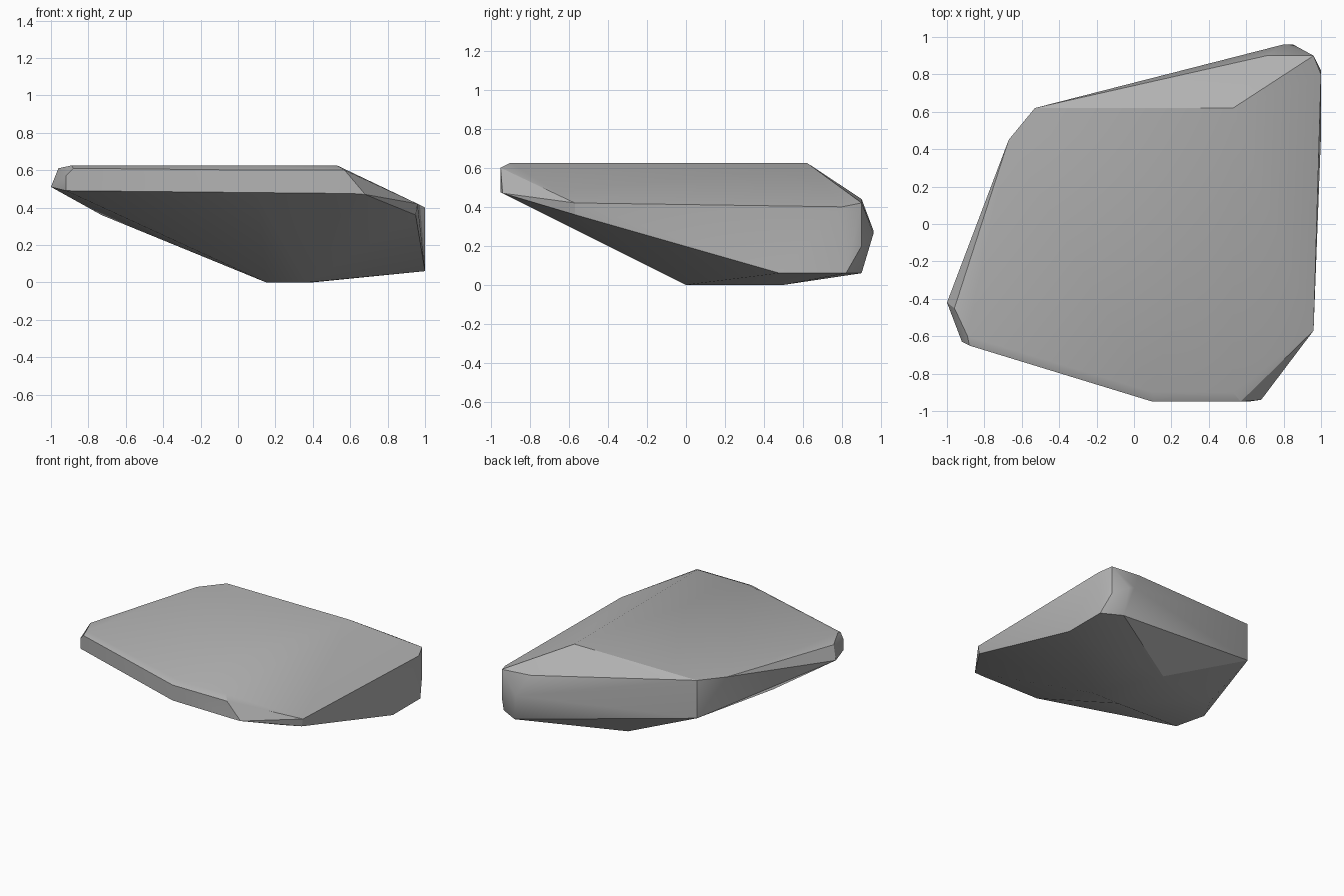
import bpy
import bmesh
import math

default_cube = bpy.data.objects.get("Cube")
if default_cube:
    bpy.data.objects.remove(default_cube, do_unlink=True)


def make_material(name, colour):
    material = bpy.data.materials.new(name)
    material.use_nodes = True
    material.diffuse_color = colour
    material.node_tree.nodes["Principled BSDF"].inputs["Base Color"].default_value = colour
    return material


def make_hull(name, corner_groups, material):
    """Wrap a convex stone around the given corners."""
    bm = bmesh.new()
    for corners in corner_groups:
        for corner in corners:
            bm.verts.new(corner)
    hull = bmesh.ops.convex_hull(bm, input=bm.verts)
    unused = {v for v in hull["geom_interior"] + hull["geom_unused"]
              if isinstance(v, bmesh.types.BMVert)}
    bmesh.ops.delete(bm, geom=list(unused), context="VERTS")
    # Merge nearly flat triangles into broad facets
    bmesh.ops.dissolve_limit(bm, angle_limit=math.radians(2), verts=bm.verts, edges=bm.edges)
    bmesh.ops.recalc_face_normals(bm, faces=bm.faces)
    mesh = bpy.data.meshes.new(name)
    bm.to_mesh(mesh)
    bm.free()
    mesh.materials.append(material)
    stone = bpy.data.objects.new(name, mesh)
    bpy.context.scene.collection.objects.link(stone)
    return stone


# Flat top plateau
plateau = [(x, y, .625) for x, y in
           [(-.53, .62), (.53, .62), (.53, -.9), (.1, -.9), (-.89, -.6), (-.67, .45)]]

# Chipped front rim, upper and lower edge
front_rim = [(.1, -.95, .6), (.57, -.95, .6), (.1, -.95, .48), (.61, -.95, .475), (.68, -.94, .47)]

# Narrow left-hand tip
tip = [(-1, -.42, .51), (-.96, -.45, .61), (-.92, -.63, .49), (-.92, -.63, .57), (-.88, -.65, .61)]

# Steep end wall
end_wall = [(.96, -.57, .42), (.95, -.57, .36), (1, .48, .06), (1, .82, .06), (1, .8, .4)]

# Back corner and rear wall
rear = [(.96, .9, .42), (.71, .9, .44), (.8, .96, .28), (.85, .96, .26),
        (.96, .9, .2), (.85, .9, .06), (-.53, .62, .33)]

# Small resting face and the long undercut below the tip
underside = [(.15, 0, 0), (.38, 0, 0), (.15, .5, 0), (.4, .5, 0), (-.73, -.03, .36)]

stone_grey = make_material("stone grey", (.45, .45, .45, 1))
rock = make_hull("rock", [plateau, front_rim, tip, end_wall, rear, underside], stone_grey)

# Soft shading across shallow edges, crisp at the sharp breaks
bpy.context.view_layer.objects.active = rock
rock.select_set(True)
bpy.ops.object.shade_smooth_by_angle(angle=math.radians(30))
